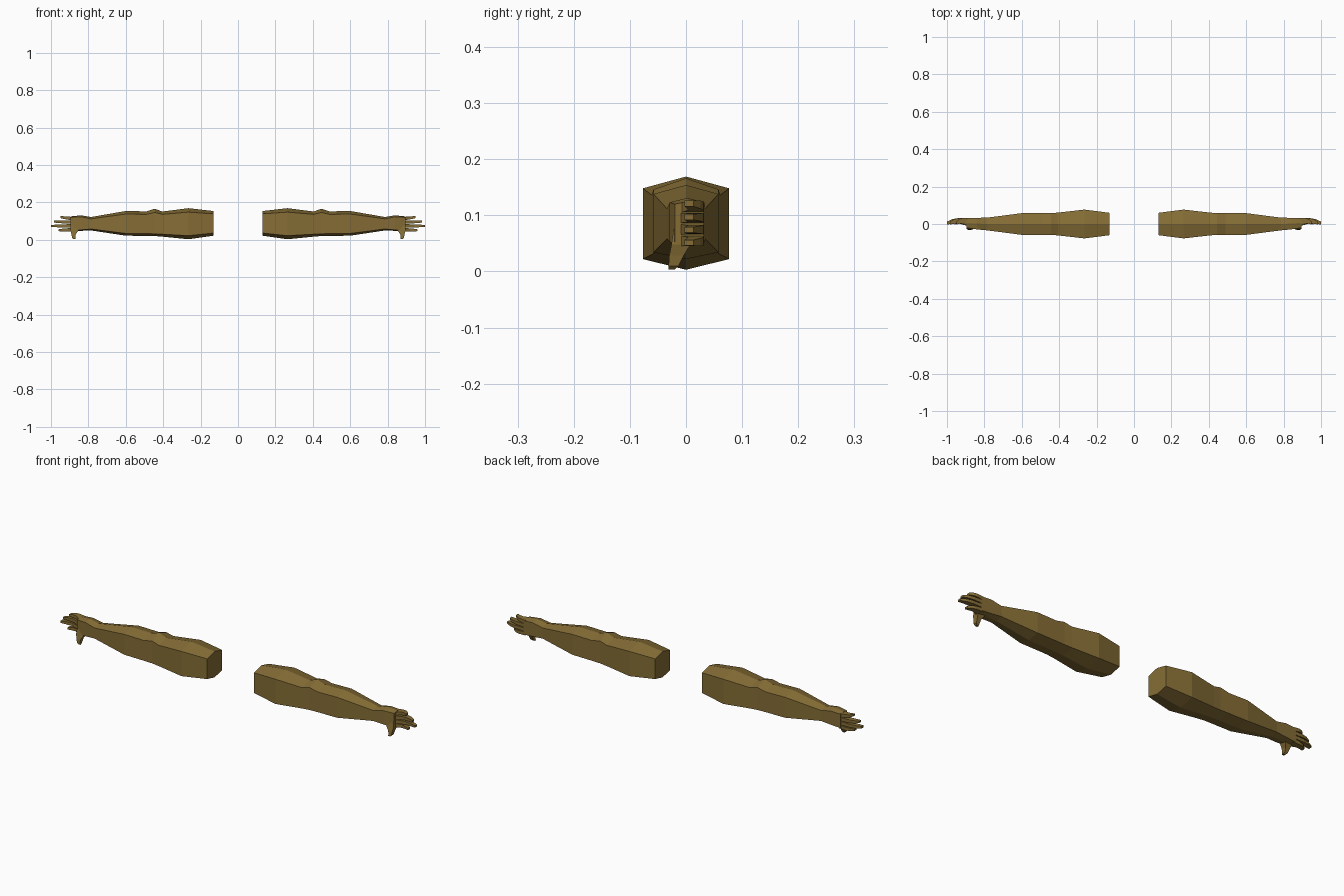
import bpy, bmesh

skin = bpy.data.materials.new("olive brown skin")
skin.diffuse_color = (0.235, 0.152, 0.036, 1)


def loft(name, rings):
    """Join equal-sized point rings into a capped solid, mirrored across x."""
    bm = bmesh.new()
    vs = [[bm.verts.new(p) for p in r] for r in rings]
    n = len(vs[0])
    for a, b in zip(vs, vs[1:]):
        for i in range(n):
            j = (i + 1) % n
            bm.faces.new((a[i], a[j], b[j], b[i]))
    bm.faces.new(vs[0][::-1])
    bm.faces.new(vs[-1])
    bmesh.ops.recalc_face_normals(bm, faces=bm.faces)
    me = bpy.data.meshes.new(name)
    bm.to_mesh(me)
    bm.free()
    me.materials.append(skin)
    ob = bpy.data.objects.new(name, me)
    bpy.context.collection.objects.link(ob)
    ob.modifiers.new("Mirror", 'MIRROR').use_mirror_merge = False
    return ob


def hexagon(x, yc, hw, bottom, low, high, top):
    return [(x, yc, bottom), (x, yc + hw, low), (x, yc + hw, high),
            (x, yc, top), (x, yc - hw, high), (x, yc - hw, low)]


def box_x(x, y0, y1, z, h):
    return [(x, y0, z - h), (x, y1, z - h), (x, y1, z + h), (x, y0, z + h)]


def box_z(z, x0, x1, y0, y1):
    return [(x0, y0, z), (x1, y0, z), (x1, y1, z), (x0, y1, z)]


# Arm from upper cut to wrist, with the elbow bump, then the palm
loft("arm", [hexagon(*s) for s in (
    (0.132, 0, 0.060, 0.022, 0.036, 0.139, 0.154),
    (0.265, 0, 0.077, 0.003, 0.022, 0.148, 0.169),
    (0.405, 0, 0.061, 0.017, 0.030, 0.136, 0.151),
    (0.445, 0, 0.058, 0.020, 0.032, 0.146, 0.166),
    (0.490, 0, 0.058, 0.021, 0.033, 0.136, 0.152),
    (0.600, 0, 0.058, 0.022, 0.034, 0.138, 0.154),
    (0.785, 0, 0.034, 0.050, 0.058, 0.112, 0.122),
    (0.840, 0.002, 0.031, 0.048, 0.053, 0.123, 0.131),
    (0.895, 0.006, 0.026, 0.045, 0.049, 0.120, 0.125))])

# Four fingers: root height, tip height, tip x
for name, z0, z1, tip in (("index_finger", 0.055, 0.051, 0.960),
                          ("middle_finger", 0.075, 0.074, 1.000),
                          ("ring_finger", 0.095, 0.097, 0.985),
                          ("little_finger", 0.113, 0.121, 0.950)):
    length = tip - 0.885
    loft(name, [box_x(0.885, -0.012, 0.031, z0, 0.009),
                box_x(0.885 + length * 0.5, 0.004, 0.031, (z0 + z1) / 2, 0.008),
                box_x(0.885 + length * 0.75, 0.002, 0.026, z0 * 0.25 + z1 * 0.75, 0.007),
                box_x(tip, -0.003, 0.013, z1, 0.005)])

# Thumb pointing down and forward from the palm
loft("thumb", [box_z(0.075, 0.835, 0.893, -0.022, 0.012),
               box_z(0.048, 0.855, 0.895, -0.026, 0.008),
               box_z(0.028, 0.868, 0.890, -0.030, -0.004),
               box_z(0.010, 0.870, 0.887, -0.031, -0.013),
               box_z(0.003, 0.868, 0.880, -0.031, -0.021)])
